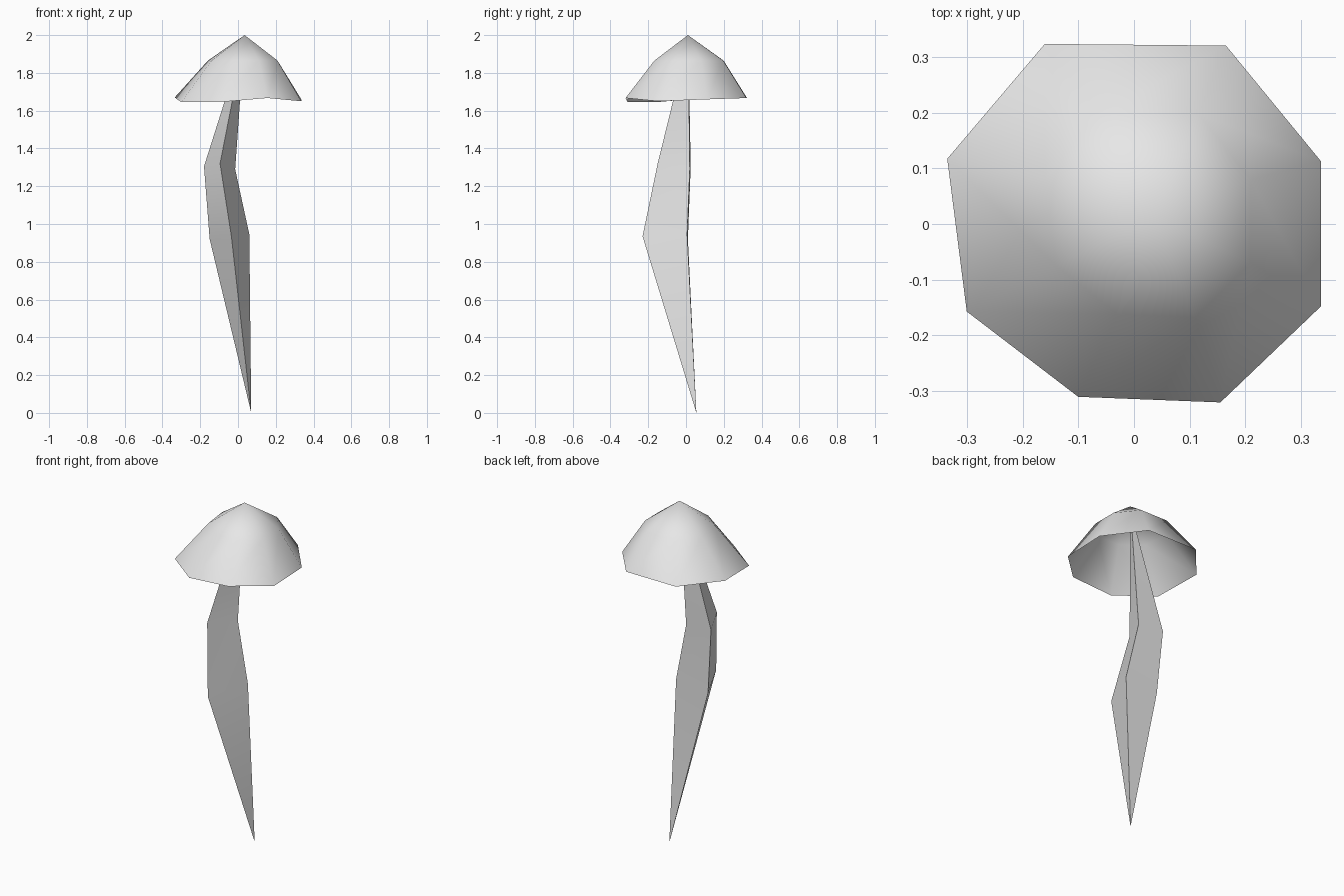
import bpy
import bmesh
import math
from mathutils import Vector

default = bpy.data.objects.get("Cube")
if default:
    bpy.data.objects.remove(default, do_unlink=True)

# One pale grey for the whole model
grey = bpy.data.materials.new("pale_grey")
grey.use_nodes = True
grey.diffuse_color = (0.8, 0.8, 0.8, 1)
grey.node_tree.nodes["Principled BSDF"].inputs["Base Color"].default_value = (0.8, 0.8, 0.8, 1)


def loft(name, rings, sharp_angle):
    """Skin a list of counter-clockwise rings from bottom to top; a one-point ring is a tip."""
    bm = bmesh.new()
    loops = [[bm.verts.new(p) for p in ring] for ring in rings]
    for low, high in zip(loops, loops[1:]):
        count = max(len(low), len(high))
        for i in range(count):
            j = (i + 1) % count
            if len(low) == 1:
                bm.faces.new((low[0], high[j], high[i]))
            elif len(high) == 1:
                bm.faces.new((low[i], low[j], high[0]))
            else:
                bm.faces.new((low[i], low[j], high[j], high[i]))
    mesh = bpy.data.meshes.new(name)
    bm.to_mesh(mesh)
    bm.free()
    mesh.materials.append(grey)
    obj = bpy.data.objects.new(name, mesh)
    bpy.context.collection.objects.link(obj)
    bpy.ops.object.select_all(action="DESELECT")
    obj.select_set(True)
    bpy.context.view_layer.objects.active = obj
    bpy.ops.object.shade_smooth_by_angle(angle=math.radians(sharp_angle))
    return obj


# Cap: open eight-sided shell with an uneven rim, a shoulder ring and a tip
rim = [(-0.335, 0.117, 1.67), (-0.30, -0.157, 1.645), (-0.10, -0.31, 1.645), (0.155, -0.32, 1.667),
       (0.335, -0.148, 1.65), (0.335, 0.113, 1.66), (0.165, 0.32, 1.667), (-0.16, 0.323, 1.667)]
shoulder = [Vector((0.025 + x * 0.55, 0.015 + y * 0.57, 1.865)) for x, y, z in rim]
loft("cap", [rim, shoulder, [(0.035, 0.01, 2.0)]], 65)

# Stem: bent three-sided spindle, each ring listed as left, front and right corner
stem_rings = [
    [(0.07, 0.055, 0.0)],
    [(-0.15, 0.01, 0.92), (-0.035, -0.23, 0.935), (0.06, 0.006, 0.945)],
    [(-0.18, 0.025, 1.305), (-0.095, -0.15, 1.32), (-0.015, 0.02, 1.29)],
    [(0.034, 0.012, 1.98)],
]
loft("stem", stem_rings, 60)
